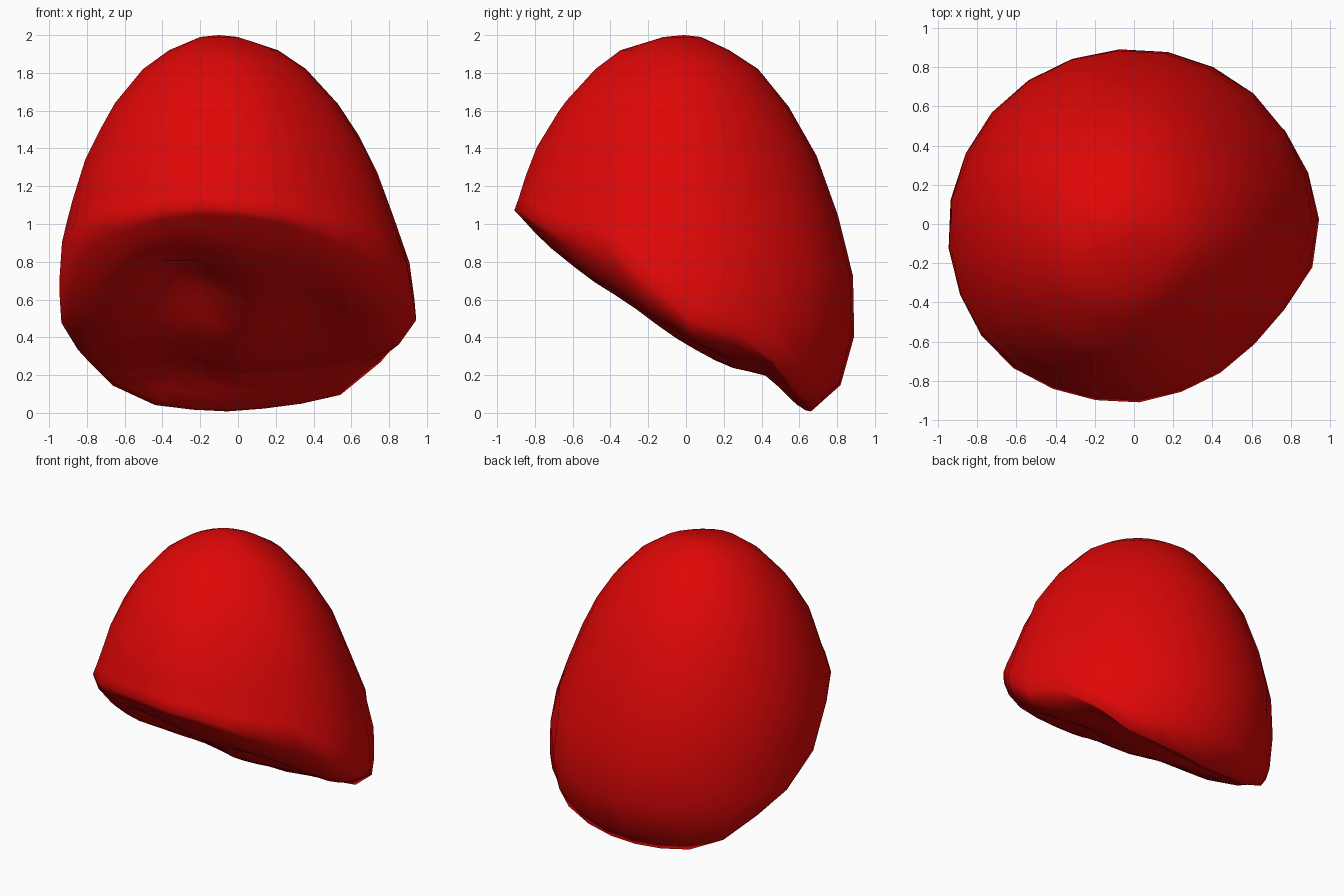
import bpy, bmesh, math

if "Cube" in bpy.data.objects:
    bpy.data.objects.remove(bpy.data.objects["Cube"])

SEGMENTS = 24

# Dome outline: height, radius, centre x, centre y
DOME = [(0, .7, 0, -.05), (.04, .77, 0, -.05), (.1, .85, 0, -.05),
        (.28, .93, 0, -.05), (.47, .95, 0, -.05), (.76, .935, -.01, -.05),
        (1, .885, -.04, -.06), (1.1, .845, -.04, -.06), (1.37, .755, -.045, -.065),
        (1.63, .6, -.06, -.06), (1.83, .425, -.07, -.05),
        (1.92, .29, -.075, -.06), (1.99, .1, -.1, -.02), (2, 0, -.1, -.01)]
# Slanted edge and bulging underside: y, height
RIM = [(-.9, 1.07), (-.75, .97), (-.45, .88), (-.3, .74), (-.1, .51),
       (.08, .41), (.28, .34), (.45, .2), (.6, .005), (.9, .005)]
BELLY = [(-.9, 1.03), (-.78, .92), (-.68, .84), (-.53, .71), (-.37, .6),
         (-.1, .41), (.22, .24), (.43, .19), (.62, .015), (.9, .005)]
# Flattened and swollen corners: direction, relative change
CORNERS = [(math.pi / 4, -.035), (-math.pi / 4, -.07),
           (-math.pi * 3 / 4, .02), (math.pi * 3 / 4, .015)]
# Hollows in the underside: x, y, size, depth
HOLLOWS = [(-.28, -.34, .24, .16), (.4, -.16, .2, .08), (-.3, .32, .17, .05)]


def lerp_table(table, key):
    """Interpolate every column of a table at the given key."""
    if key <= table[0][0]:
        return table[0][1:]
    for low, high in zip(table, table[1:]):
        if key <= high[0]:
            t = (key - low[0]) / (high[0] - low[0])
            return [a + (b - a) * t for a, b in zip(low[1:], high[1:])]
    return table[-1][1:]


def dome_point(angle, z):
    r, cx, cy = lerp_table(DOME, z)
    strength = min(1, max(.3, z - .3))
    for direction, change in CORNERS:
        r *= 1 + strength * change * max(0, math.cos(angle - direction)) ** 8
    return cx + r * math.cos(angle), cy + r * math.sin(angle), z


def slope_height(table, x, y):
    """Height on the slant, lifted at the left and right sides."""
    back = min(1, max(0, y * 2))
    if x > 0:
        lift = x * (.05 + .08 * back)
    else:
        lift = -x * (.1 - .05 * back)
    return lerp_table(table, y)[0] + lift


def rim_height(angle):
    """Height at which the dome side meets the slanted edge."""
    low, high = 0, 1.3
    for _ in range(30):
        mid = (low + high) / 2
        x, y, z = dome_point(angle, mid)
        if z < slope_height(RIM, x, y):
            low = mid
        else:
            high = mid
    return low


def under_height(x, y):
    z = slope_height(BELLY, x, y)
    for cx, cy, size, depth in HOLLOWS:
        z += depth * math.exp(-((x - cx) ** 2 + (y - cy) ** 2) / size ** 2)
    return z


angles = [math.tau * (i + .3) / SEGMENTS for i in range(SEGMENTS)]
rims = [rim_height(a) for a in angles]
rings = []

# Dome rings, from near the top down to the slanted edge
for t in (.995, .96, .91, .81, .68, .52, .36, .2, .07, 0):
    ring = []
    for a, base in zip(angles, rims):
        z = base + (2 - base) * t
        if t > .6:
            # Upper rings stay nearly level
            z += (2 * t - z) * min(1, (t - .6) * 4)
        ring.append(dome_point(a, z))
    rings.append(ring)

# Underside rings, shrinking towards the middle
edge = rings[-1]
for s, blend in ((.96, .55), (.87, .9), (.77, 1), (.66, 1), (.54, 1),
                 (.42, 1), (.29, 1), (.15, 1)):
    ring = []
    for x, y, z in edge:
        px, py = x * s, -.05 + (y + .05) * s
        ring.append((px, py, z + (under_height(px, py) - z) * blend))
    rings.append(ring)

# Skin the rings into one closed surface
bm = bmesh.new()
loops = [[bm.verts.new(p) for p in ring] for ring in rings]
top = bm.verts.new(dome_point(0, 2))
bottom = bm.verts.new((0, -.05, under_height(0, -.05)))
for i in range(SEGMENTS):
    j = (i + 1) % SEGMENTS
    bm.faces.new((top, loops[0][i], loops[0][j]))
    bm.faces.new((bottom, loops[-1][j], loops[-1][i]))
    for upper, lower in zip(loops, loops[1:]):
        bm.faces.new((upper[i], lower[i], lower[j], upper[j]))
bmesh.ops.recalc_face_normals(bm, faces=bm.faces)
for face in bm.faces:
    face.smooth = True
mesh = bpy.data.meshes.new("slanted_dome")
bm.to_mesh(mesh)
bm.free()

# Red colour
COLOUR = (.74, .002, .002, 1)
red = bpy.data.materials.new("red")
red.use_nodes = True
red.diffuse_color = COLOUR
red.node_tree.nodes["Principled BSDF"].inputs["Base Color"].default_value = COLOUR
mesh.materials.append(red)
dome = bpy.data.objects.new("slanted_dome", mesh)
bpy.context.collection.objects.link(dome)
